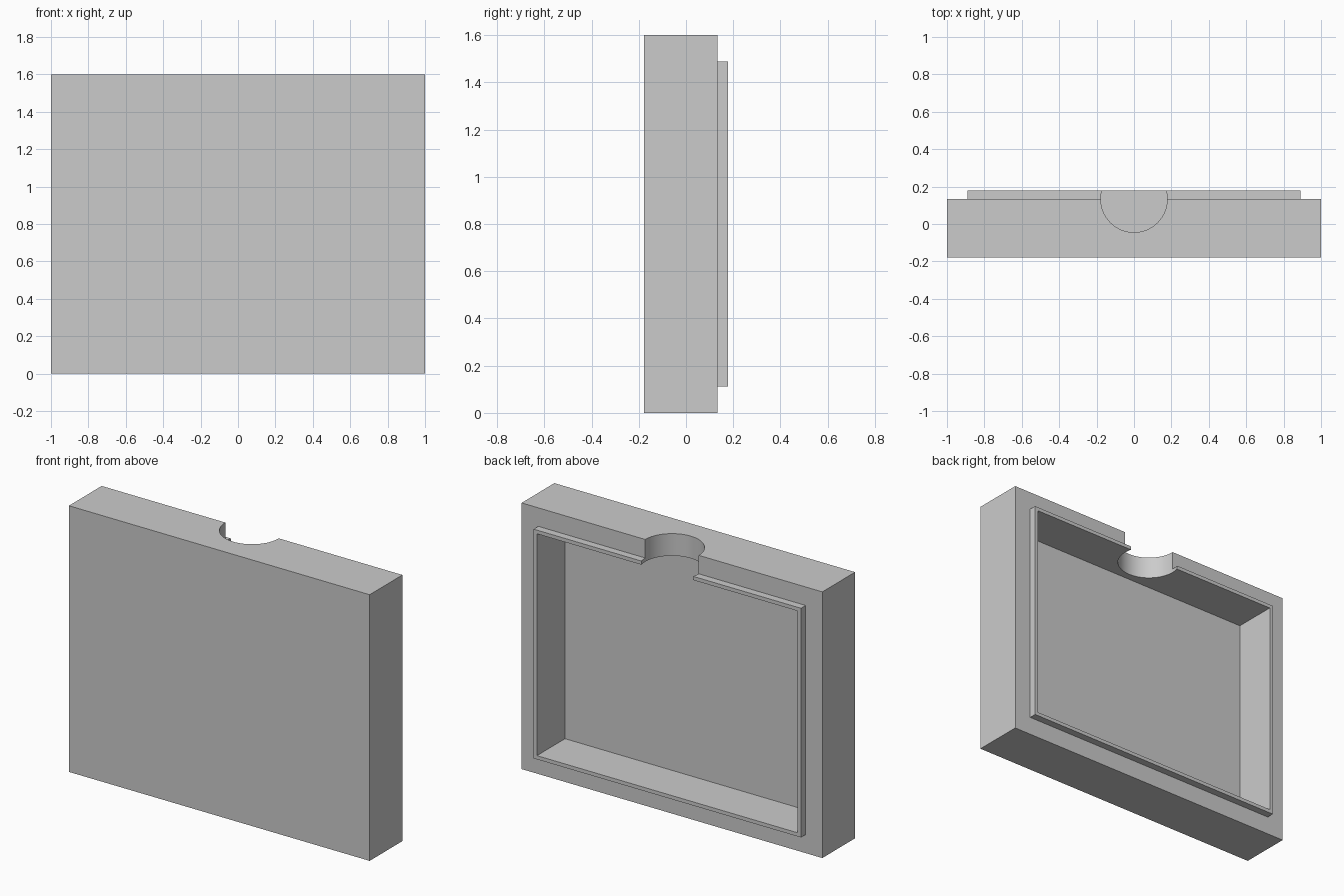
import bpy

if "Cube" in bpy.data.objects:
    bpy.data.objects.remove(bpy.data.objects["Cube"], do_unlink=True)

MM = 2 / 90                      # design unit: the case is 90 units wide
WIDTH, HEIGHT, DEPTH = 90 * MM, 72 * MM, 14 * MM
LIP_RISE, LIP_INSET, LIP_WALL = 2 * MM, 5 * MM, 1 * MM
FLOOR, NOTCH_RADIUS = 4 * MM, 8 * MM
FRONT = -(DEPTH + LIP_RISE) / 2
RIM = FRONT + DEPTH
BACK = RIM + LIP_RISE

grey = bpy.data.materials.new("light grey")
grey.use_nodes = True
grey.diffuse_color = (0.6, 0.6, 0.6, 1)
grey.node_tree.nodes["Principled BSDF"].inputs["Base Color"].default_value = (0.6, 0.6, 0.6, 1)


def block(name, inset, y0, y1):
    """Box with the case outline shrunk by inset, from y0 to y1."""
    bpy.ops.mesh.primitive_cube_add(size=1, location=(0, (y0 + y1) / 2, HEIGHT / 2))
    obj = bpy.context.object
    obj.name = name
    obj.scale = (WIDTH - 2 * inset, y1 - y0, HEIGHT - 2 * inset)
    bpy.ops.object.transform_apply(location=True, rotation=False, scale=True)
    obj.data.materials.append(grey)
    return obj


def combine(target, tool, operation):
    """Apply a boolean and discard the tool."""
    mod = target.modifiers.new(tool.name, 'BOOLEAN')
    mod.operation, mod.object, mod.solver = operation, tool, 'EXACT'
    bpy.context.view_layer.objects.active = target
    bpy.ops.object.modifier_apply(modifier=mod.name)
    bpy.data.objects.remove(tool, do_unlink=True)


# Case shell with raised lip around a hollow back
case = block("case_half", 0, FRONT, RIM)
combine(case, block("lip", LIP_INSET, RIM - FLOOR, BACK), 'UNION')
combine(case, block("cavity", LIP_INSET + LIP_WALL, FRONT + FLOOR, BACK + FLOOR), 'DIFFERENCE')

# Round finger notch through the top wall
bpy.ops.mesh.primitive_cylinder_add(vertices=64, radius=NOTCH_RADIUS, depth=HEIGHT / 2,
                                    location=(0, RIM, HEIGHT))
notch = bpy.context.object
notch.name = "notch"
notch.data.materials.append(grey)
combine(case, notch, 'DIFFERENCE')

# Smooth the notch, keep the box edges crisp
bpy.ops.object.select_all(action='DESELECT')
case.select_set(True)
bpy.context.view_layer.objects.active = case
bpy.ops.object.shade_smooth_by_angle(angle=0.5)
